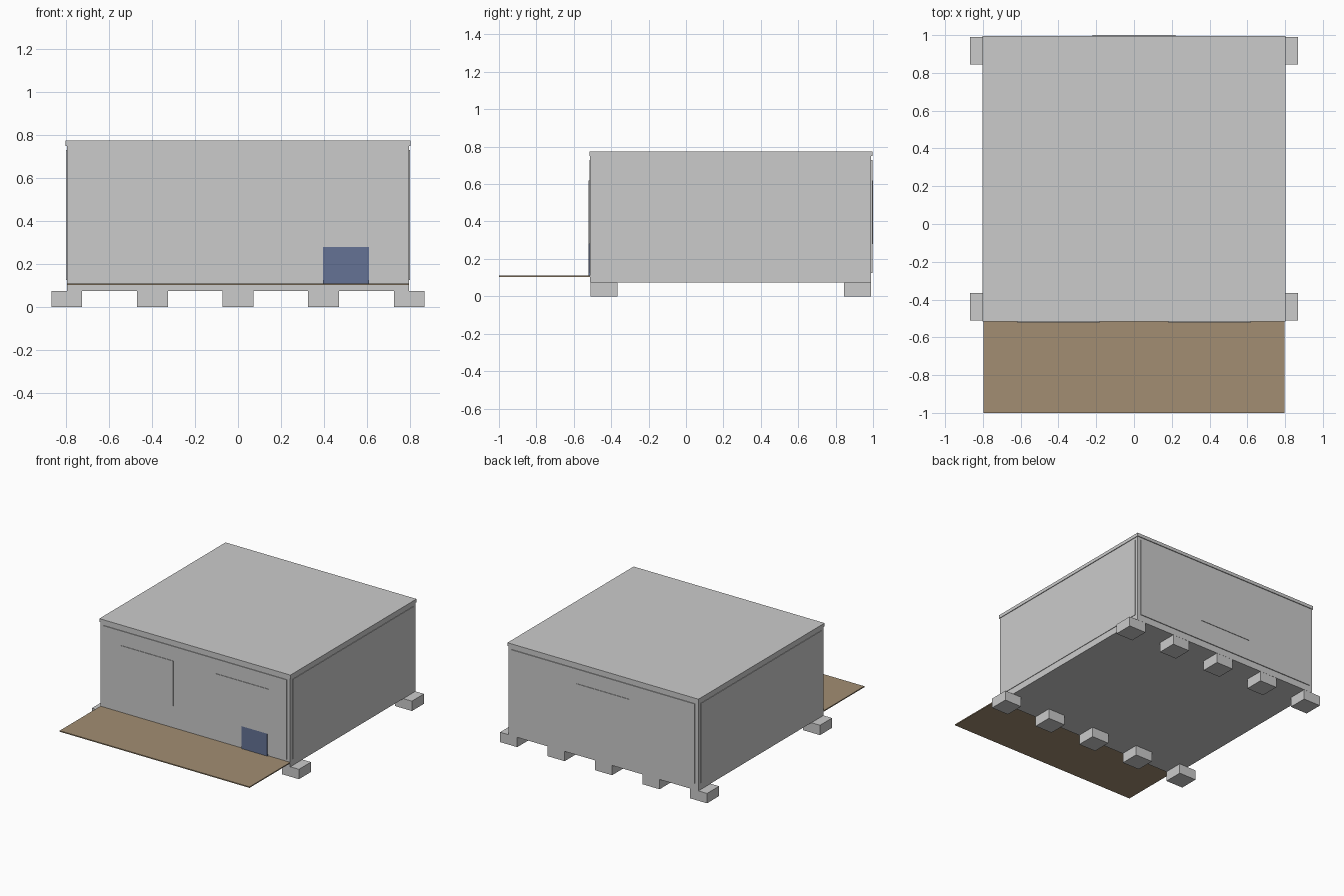
import bpy, bmesh

if "Cube" in bpy.data.objects:
    bpy.data.objects.remove(bpy.data.objects["Cube"])


def material(name, rgb):
    m = bpy.data.materials.new(name)
    m.diffuse_color = (*rgb, 1)
    m.use_nodes = True
    m.node_tree.nodes["Principled BSDF"].inputs["Base Color"].default_value = m.diffuse_color
    return m


def box(name, x, y, z, mat=None):
    """Box from (min, max) ranges on each axis."""
    bm = bmesh.new()
    bmesh.ops.create_cube(bm, size=1)
    for v in bm.verts:
        v.co = [(lo + hi) / 2 + c * (hi - lo) for c, (lo, hi) in zip(v.co, (x, y, z))]
    me = bpy.data.meshes.new(name)
    bm.to_mesh(me)
    bm.free()
    ob = bpy.data.objects.new(name, me)
    bpy.context.collection.objects.link(ob)
    if mat:
        me.materials.append(mat)
    return ob


wood = material("deck_wood", (0.36, 0.27, 0.17))
blue = material("door_blue", (0.13, 0.17, 0.30))

FRONT, BACK, SIDE = -0.512, 0.99, 0.797

# Main cabin body and roof slab
box("cabin_frame", (-SIDE, SIDE), (FRONT, BACK), (0.075, 0.752))
box("roof_slab", (-0.802, 0.802), (-0.517, 0.996), (0.75, 0.775))

# Wall cladding panels, standing slightly proud of the frame
PANEL_Z = (0.125, 0.73)
box("front_panel", (-0.77, 0.77), (FRONT - 0.005, FRONT + 0.01), PANEL_Z)
box("back_panel", (-0.77, 0.77), (BACK - 0.01, BACK + 0.006), PANEL_Z)
for s, side in ((-1, "left"), (1, "right")):
    xs = sorted((s * (SIDE - 0.01), s * (SIDE + 0.004)))
    box(side + "_panel", xs, (FRONT + 0.025, BACK - 0.025), PANEL_Z)

# Windows
WIN_Z = (0.28, 0.62)
box("front_window_left", (-0.62, -0.18), (-0.521, -0.51), WIN_Z)
box("front_window_right", (0.18, 0.62), (-0.521, -0.51), WIN_Z)
box("back_window", (-0.22, 0.22), (0.985, 1.0), WIN_Z)

# Door lower leaf beneath the right window
box("door_lower_panel", (0.395, 0.61), (-0.521, -0.51), (0.108, 0.28), blue)

# Front deck
box("front_deck", (-0.797, 0.797), (-1.0, -0.512), (0.102, 0.11), wood)

# Footing blocks in two rows of five
for row, y in (("front", -0.438), ("back", 0.917)):
    for i in range(5):
        x = -0.797 + i * 0.3985
        box(f"{row}_footing_{i + 1}", (x - 0.072, x + 0.072),
            (y - 0.072, y + 0.072), (0, 0.075))
